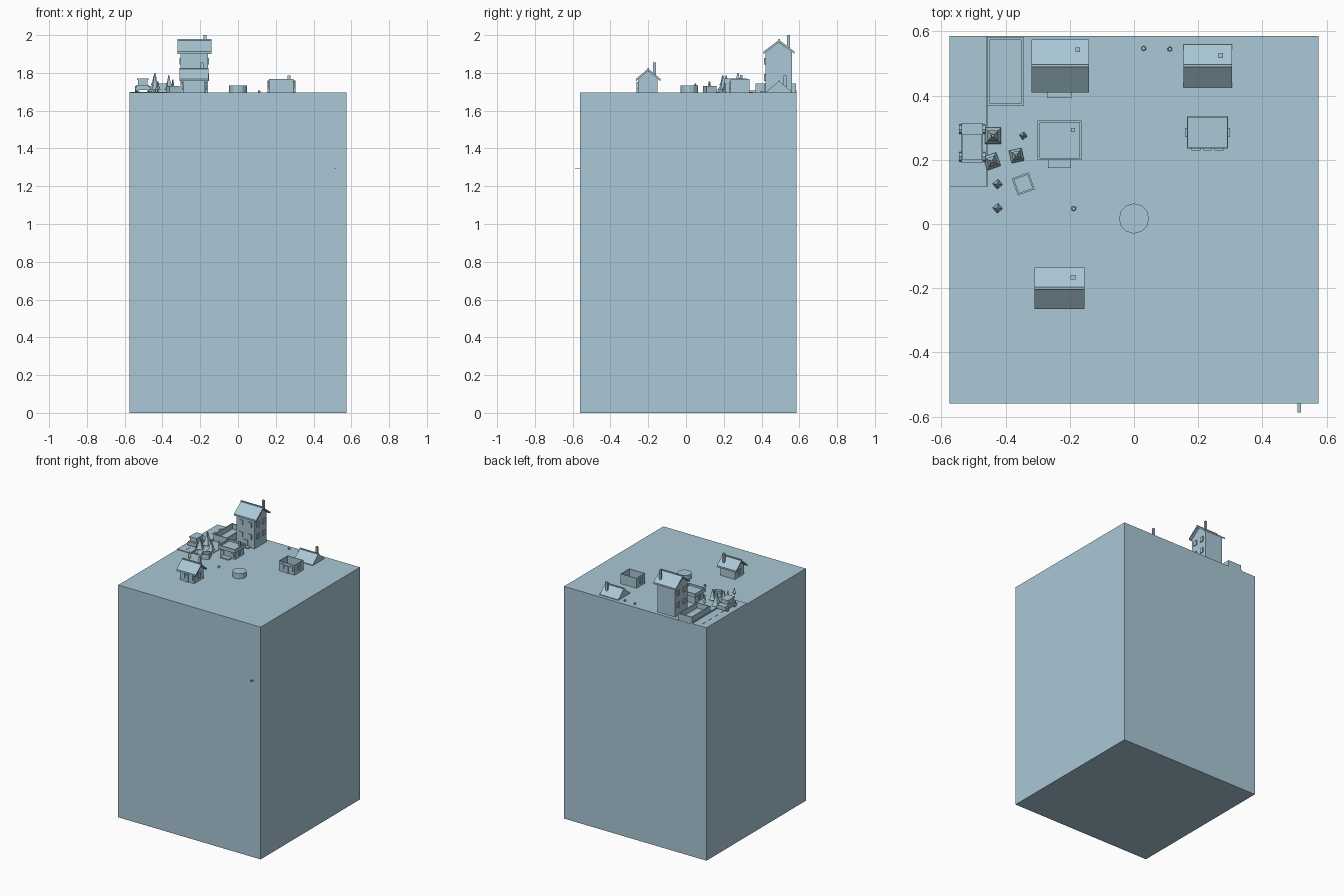
import bpy, bmesh, math
from mathutils import Matrix

if "Cube" in bpy.data.objects:
    bpy.data.objects.remove(bpy.data.objects["Cube"])

G = 1.695  # ground level on top of the block

stone = bpy.data.materials.new("pale_blue")
stone.diffuse_color = (0.40, 0.58, 0.67, 1)
stone.use_nodes = True
stone.node_tree.nodes["Principled BSDF"].inputs["Base Color"].default_value = stone.diffuse_color


def finish(name, bm):
    bmesh.ops.recalc_face_normals(bm, faces=bm.faces)
    me = bpy.data.meshes.new(name)
    bm.to_mesh(me)
    bm.free()
    me.materials.append(stone)
    ob = bpy.data.objects.new(name, me)
    bpy.context.collection.objects.link(ob)
    return ob


def add_box(bm, x0, x1, y0, y1, z0, z1):
    m = Matrix.Translation(((x0 + x1) / 2, (y0 + y1) / 2, (z0 + z1) / 2))
    m = m @ Matrix.Diagonal((x1 - x0, y1 - y0, z1 - z0, 1))
    bmesh.ops.create_cube(bm, size=1, matrix=m)


def box(name, *bounds):
    bm = bmesh.new()
    add_box(bm, *bounds)
    return finish(name, bm)


def prism_x(name, pts, x0, x1):
    """Extrude a closed (y, z) profile along x."""
    bm = bmesh.new()
    f = bm.faces.new([bm.verts.new((x0, y, z)) for y, z in pts])
    ext = bmesh.ops.extrude_face_region(bm, geom=[f])
    verts = [v for v in ext["geom"] if isinstance(v, bmesh.types.BMVert)]
    bmesh.ops.translate(bm, verts=verts, vec=(x1 - x0, 0, 0))
    return finish(name, bm)


def tray(name, x0, x1, y0, y1, z0, z1, t, floor):
    """Open box: inset the top face and push it down to the floor."""
    bm = bmesh.new()
    add_box(bm, x0, x1, y0, y1, z0, z1)
    bm.normal_update()
    top = max(bm.faces, key=lambda f: f.normal.z)
    bmesh.ops.inset_region(bm, faces=[top], thickness=t)
    ext = bmesh.ops.extrude_face_region(bm, geom=[top])
    bmesh.ops.delete(bm, geom=[top], context='FACES_ONLY')
    verts = [v for v in ext["geom"] if isinstance(v, bmesh.types.BMVert)]
    bmesh.ops.translate(bm, verts=verts, vec=(0, 0, floor - z1))
    return finish(name, bm)


def roof(name, x0, x1, y0, y1, eave, ridge, t=0.012):
    c = (y0 + y1) / 2
    prism_x(name, [(y0, eave), (c, ridge), (y1, eave), (y1, eave - t),
                   (c, ridge - t), (y0, eave - t)], x0, x1)
    box(name + "_ridge", x0, x1, c - 0.004, c + 0.004, ridge - 0.008, ridge + 0.004)


def chimney(name, x, y, z0, z1, r=0.0075):
    box(name, x - r, x + r, y - r, y + r, z0, z1)


def windows(name, x0, x1, y0, y1, xs, ys, zs, w=0.028, h=0.036, d=0.006):
    """Raised windows on the front wall (xs) and both side walls (ys)."""
    bm = bmesh.new()
    for z in zs:
        for x in xs:
            add_box(bm, x - w/2, x + w/2, y0 - d, y0 + 0.001, z - h/2, z + h/2)
        for y in ys:
            add_box(bm, x0 - d, x0 + 0.001, y - w/2, y + w/2, z - h/2, z + h/2)
            add_box(bm, x1 - 0.001, x1 + d, y - w/2, y + w/2, z - h/2, z + h/2)
    finish(name, bm)


# Ground block
box("ground_block", -0.575, 0.575, -0.56, 0.585, 0, G)

# Tall house
prism_x("tall_house_walls", [(0.42, G), (0.56, G), (0.56, 1.912), (0.49, 1.964),
                             (0.42, 1.912)], -0.305, -0.16)
roof("tall_house_roof", -0.32, -0.14, 0.41, 0.575, 1.912, 1.975)
chimney("tall_house_chimney", -0.175, 0.543, 1.90, 2.0)
windows("tall_house_windows", -0.305, -0.16, 0.42, 0.56, (-0.268, -0.197),
        (0.455, 0.525), (1.775, 1.862))
box("tall_house_door", -0.25, -0.215, 0.414, 0.421, G, 1.745)
box("tall_house_step", -0.27, -0.195, 0.393, 0.42, G, 1.703)

# Small house
prism_x("small_house_walls", [(-0.255, G), (-0.15, G), (-0.15, 1.768),
                              (-0.2, 1.81), (-0.255, 1.768)], -0.29, -0.175)
roof("small_house_roof", -0.31, -0.155, -0.265, -0.135, 1.768, 1.823)
chimney("small_house_chimney", -0.19, -0.166, 1.77, 1.855)
windows("small_house_windows", -0.29, -0.175, -0.255, -0.15, (-0.265, -0.2),
        (-0.2,), (1.735,))
box("small_house_door", -0.247, -0.22, -0.261, -0.254, G, 1.745)

# Roof resting on the ground
prism_x("low_roof", [(0.425, G), (0.56, G), (0.56, 1.70), (0.4925, 1.757),
                     (0.425, 1.70)], 0.155, 0.305)
box("low_roof_ridge", 0.155, 0.305, 0.4885, 0.4965, 1.745, 1.76)
chimney("low_roof_chimney", 0.27, 0.525, G, 1.787)

# Unroofed house
tray("open_house_walls", 0.165, 0.293, 0.235, 0.336, G, 1.767, 0.005, 1.70)
windows("open_house_windows", 0.165, 0.293, 0.235, 0.336, (0.193, 0.265),
        (0.285,), (1.735,))
box("open_house_door", 0.217, 0.242, 0.229, 0.236, G, 1.745)

# Flat-roofed house with parapet
box("flat_house_walls", -0.29, -0.17, 0.21, 0.312, G, 1.752)
tray("flat_house_parapet", -0.30, -0.163, 0.20, 0.322, 1.745, 1.771, 0.009, 1.757)
chimney("flat_house_chimney", -0.19, 0.293, 1.75, 1.79, 0.006)
windows("flat_house_windows", -0.29, -0.17, 0.21, 0.312, (-0.27, -0.19),
        (0.26,), (1.723,), 0.022, 0.025)
box("flat_house_step", -0.268, -0.196, 0.175, 0.21, G, 1.703)

# Road with dashes and the yard beside it
box("road", -0.575, -0.46, 0.117, 0.585, G, 1.70)
bm = bmesh.new()
for i in range(6):
    add_box(bm, -0.521, -0.515, 0.145 + i*0.075, 0.18 + i*0.075, 1.699, 1.702)
finish("road_dashes", bm)
box("kerb", -0.461, -0.455, 0.117, 0.585, G, 1.708)
box("yard", -0.456, -0.345, 0.13, 0.358, G, 1.699)

# Walled pool
tray("pool", -0.456, -0.345, 0.368, 0.583, G, 1.743, 0.011, 1.705)

# Car
box("car_body", -0.538, -0.47, 0.19, 0.315, 1.71, 1.737)
box("car_cabin", -0.53, -0.478, 0.205, 0.275, 1.736, 1.762)
box("car_roof", -0.534, -0.474, 0.20, 0.28, 1.762, 1.77)
bm = bmesh.new()
for x in (-0.537, -0.471):
    for y in (0.21, 0.295):
        m = Matrix.Translation((x, y, 1.715)) @ Matrix.Rotation(math.pi/2, 4, 'Y')
        bmesh.ops.create_cone(bm, cap_ends=True, segments=8, radius1=0.015,
                              radius2=0.015, depth=0.018, matrix=m)
finish("car_wheels", bm)


def tree(i, x, y, r, top, angle, tiers=3):
    """Square stacked tiers on a trunk."""
    bm = bmesh.new()
    turn = Matrix.Translation((x, y, 0)) @ Matrix.Rotation(math.radians(angle), 4, 'Z')
    add_box(bm, -r/5, r/5, -r/5, r/5, G, G + 0.03)
    h = (top - G - 0.015) / tiers
    for k in range(tiers):
        s = r * (1 - k / tiers)
        m = Matrix.Translation((0, 0, G + 0.015 + h*(k + 0.5)))
        m = m @ Matrix.Rotation(math.pi/4, 4, 'Z')
        bmesh.ops.create_cone(bm, cap_ends=True, segments=4, radius1=s*1.414,
                              radius2=s*0.6, depth=h, matrix=m)
    bmesh.ops.transform(bm, matrix=turn, verts=bm.verts)
    finish(f"tree_{i}", bm)


for i, t in enumerate([(-0.44, 0.275, 0.025, 1.80, 0), (-0.443, 0.195, 0.022, 1.785, 20),
                       (-0.366, 0.213, 0.02, 1.785, 12), (-0.345, 0.275, 0.009, 1.765, 35, 2),
                       (-0.425, 0.124, 0.011, 1.755, 40, 2),
                       (-0.425, 0.049, 0.011, 1.745, 40, 2)]):
    tree(i, *t)

# Planter
planter = tray("planter", -0.028, 0.028, -0.028, 0.028, 0, 0.035, 0.008, 0.022)
planter.matrix_world = Matrix.Translation((-0.345, 0.125, G)) @ Matrix.Rotation(0.35, 4, 'Z')

# Pebbles
for i, (x, y) in enumerate([(0.03, 0.547), (0.112, 0.545), (-0.188, 0.048)]):
    bm = bmesh.new()
    bmesh.ops.create_cone(bm, cap_ends=True, segments=6, radius1=0.008, radius2=0.006,
                          depth=0.012, matrix=Matrix.Translation((x, y, G + 0.006)))
    finish(f"pebble_{i}", bm)

# Round well
bm = bmesh.new()
bmesh.ops.create_cone(bm, cap_ends=True, segments=12, radius1=0.047, radius2=0.047,
                      depth=0.037, matrix=Matrix.Translation((0, 0.017, G + 0.0185)))
finish("well", bm)

# Peg on the front face
box("front_peg", 0.51, 0.52, -0.588, -0.559, 1.291, 1.295)
